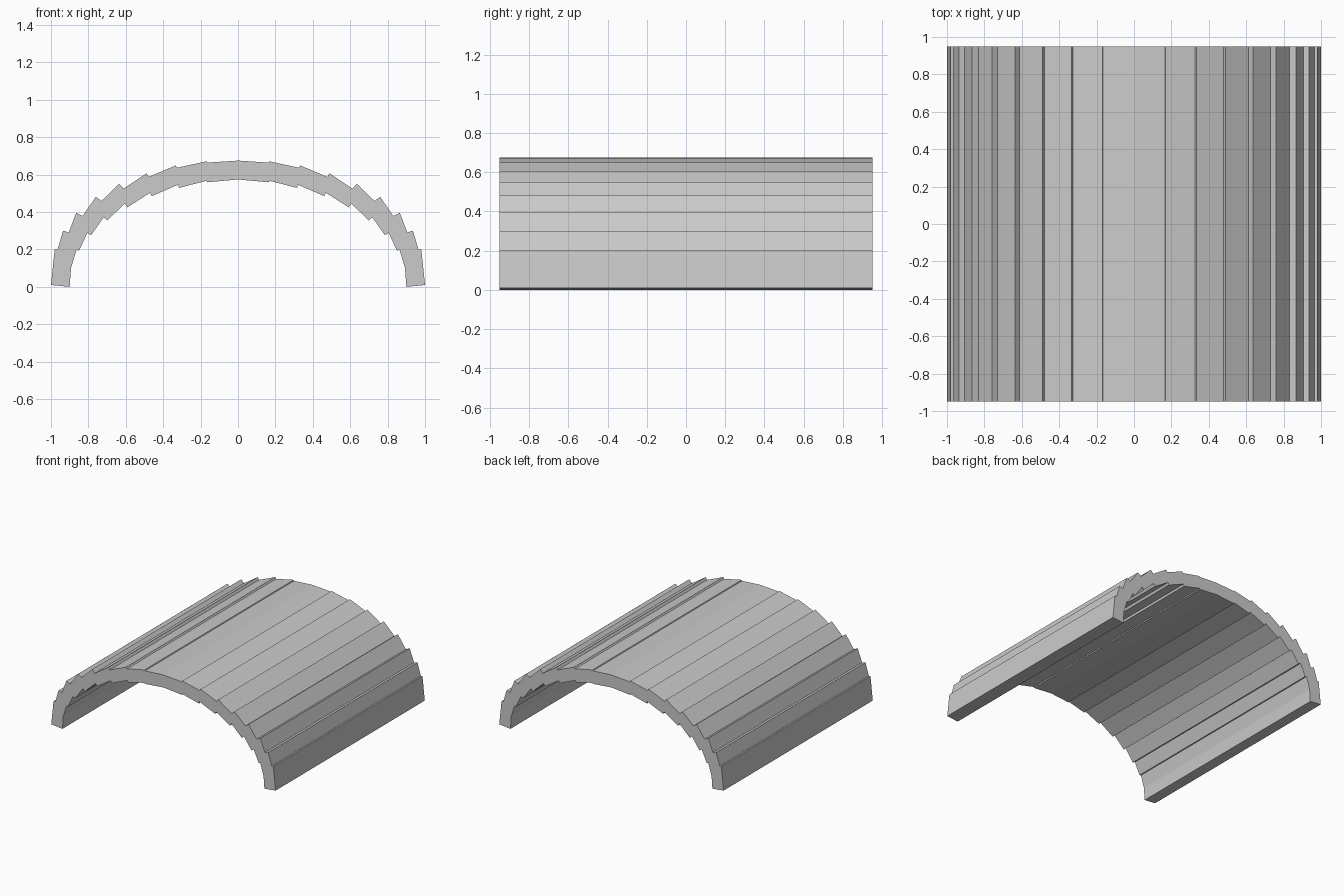
import bpy, bmesh

if "Cube" in bpy.data.objects:
    bpy.data.objects.remove(bpy.data.objects["Cube"])

HALF_DEPTH = 0.95

# Right half of the arch section, apex to foot: pairs of (notch, raised lip)
outer = [(0, .675), (.165, .664), (.168, .671), (.325, .637), (.333, .649),
         (.478, .588), (.489, .607), (.612, .525), (.635, .551), (.73, .459),
         (.76, .481), (.831, .379), (.865, .396), (.905, .291), (.935, .300),
         (.965, .199), (.98, .201), (1.0, .01)]
inner = [(0, .574), (.165, .559), (.168, .567), (.316, .529), (.32, .546),
         (.461, .485), (.47, .503), (.592, .425), (.606, .445), (.699, .355),
         (.718, .372), (.785, .277), (.806, .288), (.85, .193), (.864, .197),
         (.893, .1), (.9, 0)]


def mirror(half):
    """Full left-to-right line from an apex-first right half."""
    return [(-x, z) for x, z in reversed(half[1:])] + half


# Stepped plank vault: closed section swept along y
section = mirror(outer) + mirror(inner)[::-1]
bm = bmesh.new()
face = bm.faces.new([bm.verts.new((x, -HALF_DEPTH, z)) for x, z in section])
swept = bmesh.ops.extrude_face_region(bm, geom=[face], use_keep_orig=True)
verts = [g for g in swept["geom"] if isinstance(g, bmesh.types.BMVert)]
bmesh.ops.translate(bm, verts=verts, vec=(0, 2 * HALF_DEPTH, 0))
bmesh.ops.recalc_face_normals(bm, faces=bm.faces[:])

mesh = bpy.data.meshes.new("arched_plank_roof")
bm.to_mesh(mesh)
bm.free()
roof = bpy.data.objects.new("arched_plank_roof", mesh)
bpy.context.collection.objects.link(roof)
